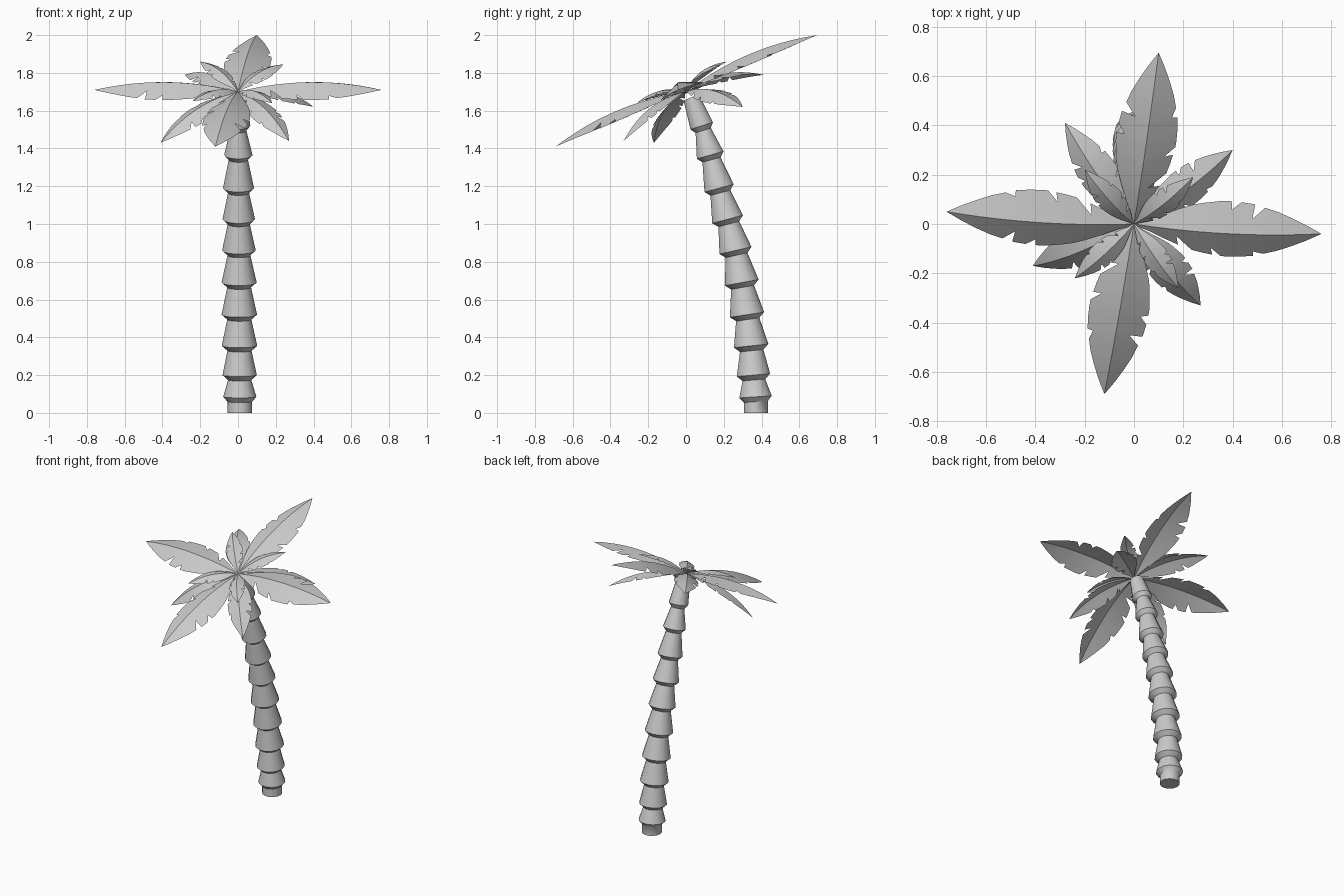
import bpy, math
from mathutils import Vector, Matrix

if "Cube" in bpy.data.objects:
    bpy.data.objects.remove(bpy.data.objects["Cube"])


def make_object(name, verts, faces, angle):
    mesh = bpy.data.meshes.new(name)
    mesh.from_pydata(verts, [], faces)
    mesh.update()
    ob = bpy.data.objects.new(name, mesh)
    bpy.context.collection.objects.link(ob)
    bpy.ops.object.select_all(action='DESELECT')
    ob.select_set(True)
    bpy.context.view_layer.objects.active = ob
    bpy.ops.object.shade_smooth_by_angle(angle=math.radians(angle))
    return ob


def lerp_table(table, t):
    for (a, va), (b, vb) in zip(table, table[1:]):
        if t <= b:
            return va + (vb - va) * (t - a) / (b - a)
    return table[-1][1]


# Trunk: flared collars stacked along a leaning curve (y, z, flare radius)
SIDES = 14
collars = [(0.368, 0.085, 0.088), (0.357, 0.20, 0.091), (0.345, 0.355, 0.094),
           (0.323, 0.52, 0.094), (0.295, 0.69, 0.093), (0.262, 0.86, 0.089),
           (0.22, 1.025, 0.086), (0.175, 1.19, 0.082), (0.128, 1.365, 0.075),
           (0.083, 1.52, 0.064)]
path = [(0.37, 0.0)] + [c[:2] for c in collars] + [(0.025, 1.68)]
rings = [(Vector((0.01, 0.37, 0)), Vector((0, 0, 1)), 0.065)]
for i, (y, z, r) in enumerate(collars):
    a, b = path[i], path[i + 2]
    d = Vector((0, b[0] - a[0], b[1] - a[1])).normalized()
    p = Vector((0.01 * (1 - z / 1.7), y, z))
    neck = 0.065 if i == 0 else 0.68 * r
    rings += [(p - d * 0.026, d, neck), (p, d, r)]
rings.append((Vector((0, 0.028, 1.67)), Vector((0, -0.36, 0.93)), 0.045))

verts, faces = [], []
for p, d, r in rings:
    u = Vector((1, 0, 0))
    v = d.cross(u).normalized()
    for k in range(SIDES):
        a = 2 * math.pi * k / SIDES
        verts.append(p + (u * math.cos(a) + v * math.sin(a)) * r)
for i in range(len(rings) - 1):
    for k in range(SIDES):
        n = (k + 1) % SIDES
        faces.append((i * SIDES + k, i * SIDES + n, (i + 1) * SIDES + n, (i + 1) * SIDES + k))
faces.append(tuple(reversed(range(SIDES))))
faces.append(tuple(range(len(verts) - SIDES, len(verts))))
make_object("trunk", verts, faces, 40)

# Fronds: folded blades with torn edges, set in a tilted crown
CROWN = Vector((0, 0, 1.70))
UP = Matrix.Rotation(math.radians(23), 3, 'X') @ Vector((0, 0, 1))
OUTLINE = [(0, 0.006), (0.1, 0.04), (0.2, 0.09), (0.33, 0.138), (0.48, 0.162),
           (0.62, 0.155), (0.78, 0.108), (0.9, 0.055), (1, 0)]
STEPS = [0, 0.06, 0.12, 0.18, 0.20, 0.24, 0.30, 0.36, 0.37, 0.41, 0.46, 0.48,
         0.52, 0.60, 0.61, 0.66, 0.74, 0.82, 0.91, 1]
TEARS = {1: {0.48: 0.75, 0.61: 0.5}, -1: {0.20: 0.45, 0.37: 0.7, 0.61: 0.8}}


def frond(name, tip, arch):
    axis = Vector(tip) - CROWN
    length = axis.length
    f = axis.normalized()
    up = (UP - f * UP.dot(f)).normalized()
    left = up.cross(f)

    def bow(t):
        return arch * 4 * t * (1 - t)

    vs = [CROWN + (f * t + up * bow(t)) * length for t in STEPS]
    fs = []
    n = len(STEPS)
    for side in (1, -1):
        base = len(vs)
        for t in STEPS:
            cut = TEARS[side].get(t, 1.0)
            te = t + 0.10 * cut * (1 - t) * min(1, t * 4)
            w = lerp_table(OUTLINE, te) * cut
            vs.append(CROWN + (f * te + left * (side * w) + up * (bow(te) - 0.42 * w)) * length)
        for i in range(n - 1):
            q = (i, i + 1, base + i + 1, base + i)
            if i == n - 2:
                q = (i, i + 1, base + i)
            fs.append(q if side == 1 else q[::-1])
    make_object(name, vs, fs, 35)


large = [(0.76, -0.04, 1.71), (0.10, 0.695, 2.0), (-0.76, 0.05, 1.71), (-0.12, -0.69, 1.41)]
middle = [(0.40, 0.30, 1.62), (-0.28, 0.41, 1.79), (-0.41, -0.17, 1.43), (0.27, -0.33, 1.44)]
small = [(0.24, 0.19, 1.845), (-0.20, 0.22, 1.86), (-0.24, -0.22, 1.65), (0.18, -0.26, 1.64)]
for label, tips, arch in (("large", large, 0.065), ("middle", middle, 0.10), ("small", small, 0.11)):
    for i, tip in enumerate(tips):
        frond(f"{label}_frond_{i + 1}", tip, arch)
